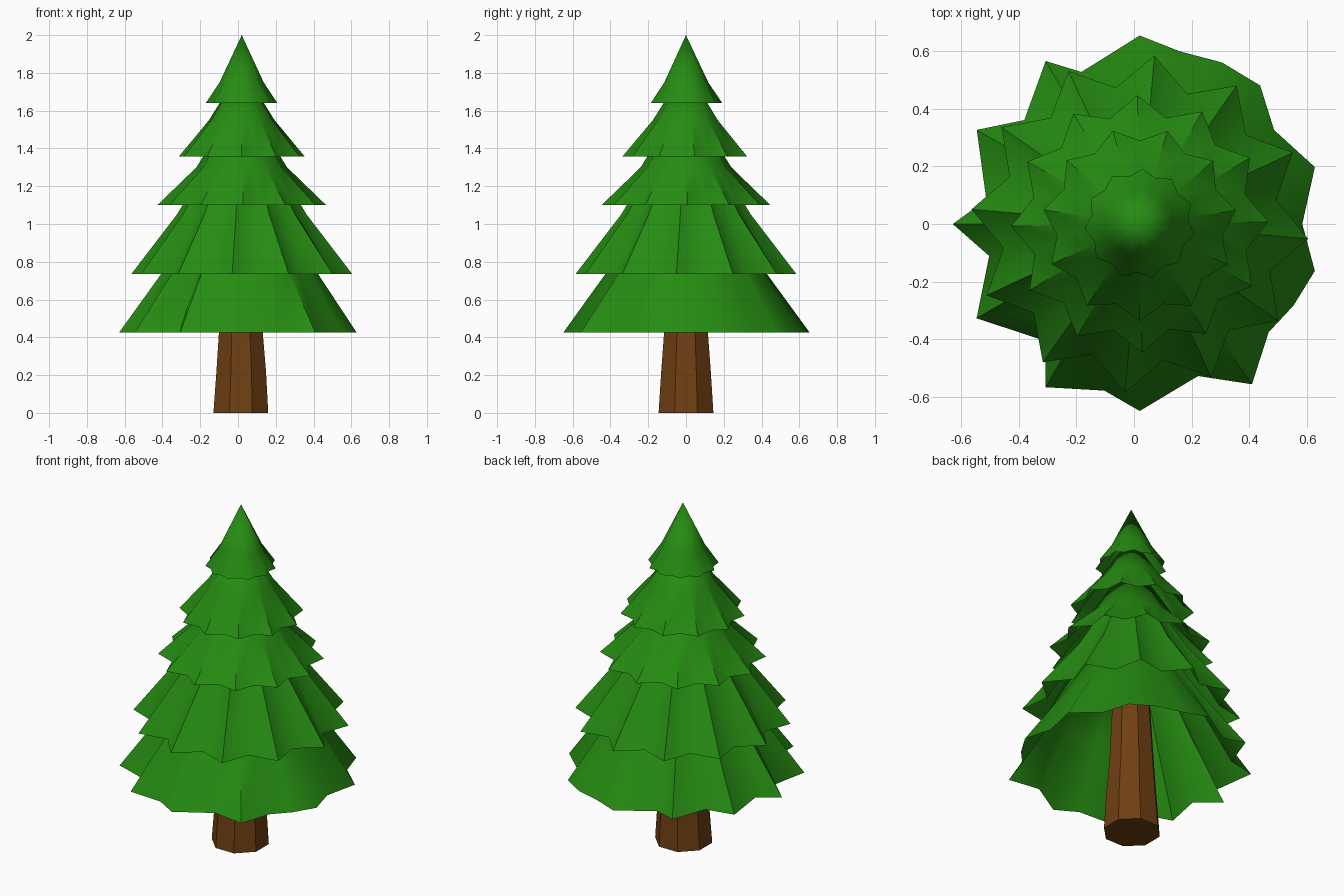
import bpy, bmesh, math

if "Cube" in bpy.data.objects:
    bpy.data.objects.remove(bpy.data.objects["Cube"])

CX = 0.02  # the tree axis sits slightly off centre


def material(name, rgb):
    m = bpy.data.materials.new(name)
    m.diffuse_color = (*rgb, 1)
    m.use_nodes = True
    m.node_tree.nodes["Principled BSDF"].inputs["Base Color"].default_value = m.diffuse_color
    return m


GREEN = material("needle green", (0.019, 0.262, 0.006))
BROWN = material("bark brown", (0.16, 0.05, 0.006))


def finish(bm, name, mat, smooth_angle=None):
    bmesh.ops.recalc_face_normals(bm, faces=bm.faces)
    mesh = bpy.data.meshes.new(name)
    bm.to_mesh(mesh)
    bm.free()
    mesh.materials.append(mat)
    ob = bpy.data.objects.new(name, mesh)
    bpy.context.collection.objects.link(ob)
    if smooth_angle:
        bpy.ops.object.select_all(action='DESELECT')
        ob.select_set(True)
        bpy.context.view_layer.objects.active = ob
        bpy.ops.object.shade_smooth_by_angle(angle=math.radians(smooth_angle))
    return ob


def bridge(bm, low, high):
    n = len(low)
    for i in range(n):
        j = (i + 1) % n
        bm.faces.new((low[i], low[j], high[j], high[i]))


def star(tips, radius, valley, phase):
    """Zigzag hem as (angle, radius) pairs."""
    return [(phase + 180 * i / tips, radius * (valley if i % 2 else 1))
            for i in range(2 * tips)]


def tier(name, hem, z, mid_r, mid_z, apex_z):
    """Open pleated cone: jagged hem, softer middle ring, point on top."""
    bm = bmesh.new()
    big = max(r for a, r in hem)

    def ring(radius, height):
        return [bm.verts.new((CX + radius(r) * math.cos(math.radians(a)),
                              radius(r) * math.sin(math.radians(a)), height))
                for a, r in hem]
    low = ring(lambda r: r, z)
    mid = ring(lambda r: mid_r * (0.4 + 0.6 * r / big), mid_z)
    bridge(bm, low, mid)
    apex = bm.verts.new((CX, 0, apex_z))
    for i in range(len(mid)):
        bm.faces.new((mid[i], mid[(i + 1) % len(mid)], apex))
    finish(bm, name, GREEN, 50)


# bottom tier has an uneven hem
bottom_hem = [(0, .565), (18, .64), (35, .57), (49, .638), (63, .63), (77, .616),
              (90, .655), (111, .566), (120, .654), (138, .54), (150, .654),
              (171, .54), (180, .65), (192, .535), (210, .655), (231, .523),
              (240, .655), (258, .592), (270, .65), (291, .566), (305, .68),
              (320, .585), (332, .605), (345, .63)]
tier("bottom_branches", bottom_hem, 0.425, 0.42, 0.76, 1.40)

# upper tiers have regular zigzag hems
tier("lower_branches", star(12, .587, .82, -5), 0.735, 0.345, 1.05, 1.62)
tier("middle_branches", star(12, .447, .85, 1), 1.10, 0.24, 1.30, 1.69)
tier("upper_branches", star(11, .337, .86, 8), 1.357, 0.175, 1.55, 1.83)
tier("top_branches", star(11, .192, .88, -11), 1.64, 0.118, 1.75, 2.0)

# trunk: tapering eight-sided post with a slight kink
bm = bmesh.new()
rings = []
for r, z, cx in ((.157, 0, .015), (.142, .22, .017), (.126, .42, .015), (.10, .9, CX)):
    rings.append([bm.verts.new((cx + r * math.cos(math.radians(22.5 + 45 * i)),
                                r * math.sin(math.radians(22.5 + 45 * i)), z))
                  for i in range(8)])
for a, b in zip(rings, rings[1:]):
    bridge(bm, a, b)
bm.faces.new(rings[0])
bm.faces.new(rings[-1])
finish(bm, "trunk", BROWN)
